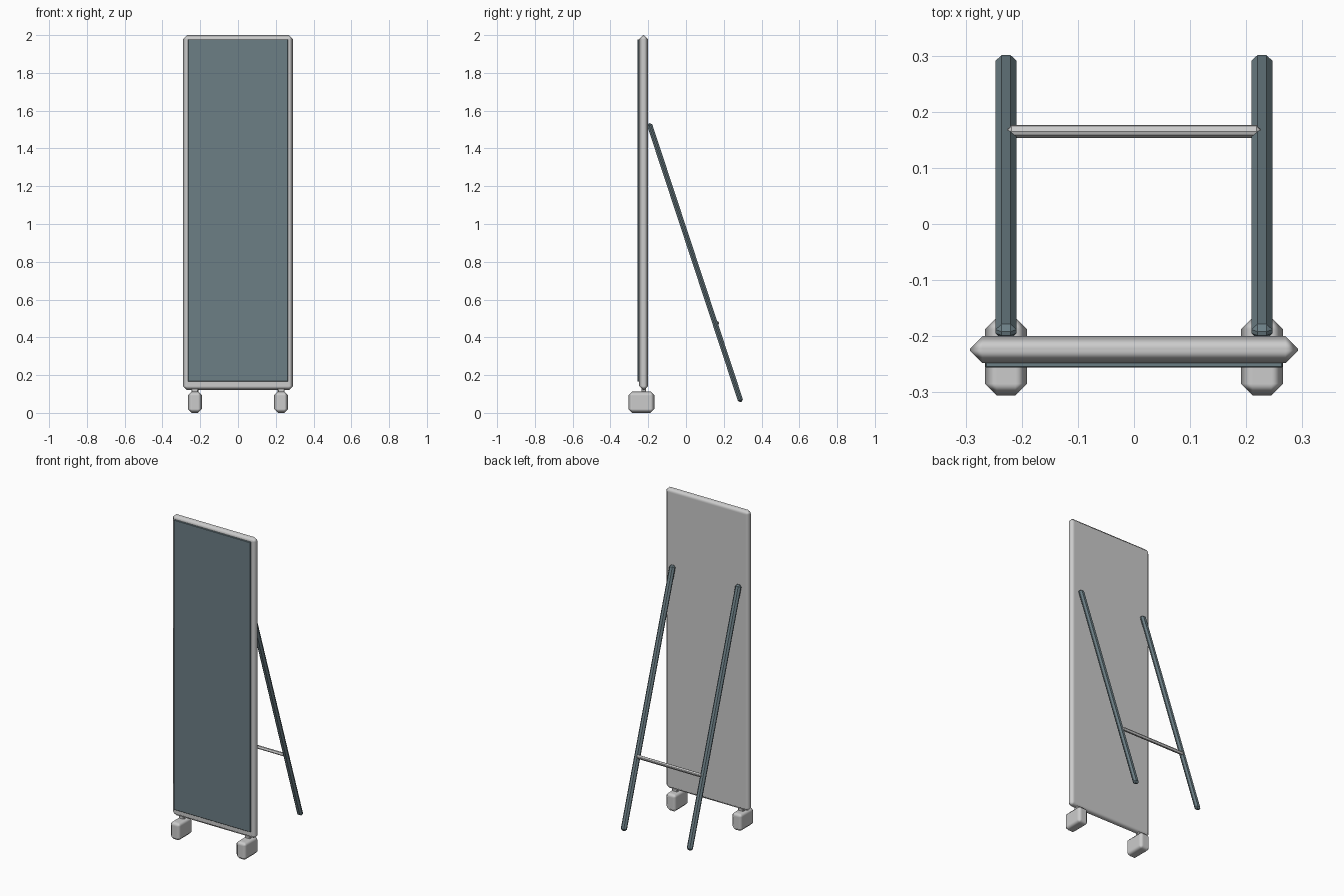
import bpy
from math import atan2, hypot
from mathutils import Vector

if "Cube" in bpy.data.objects:
    bpy.data.objects.remove(bpy.data.objects["Cube"])

slate = bpy.data.materials.new("slate")
slate.diffuse_color = (0.15, 0.21, 0.235, 1)
slate.use_nodes = True
slate.node_tree.nodes["Principled BSDF"].inputs["Base Color"].default_value = slate.diffuse_color


def block(name, center, size, bevel, tilt=0.0, mat=None, smooth=False):
    """Box with a single-segment chamfer on every edge."""
    bpy.ops.mesh.primitive_cube_add(size=1, location=center)
    ob = bpy.context.object
    ob.name = name
    ob.scale = size
    bpy.ops.object.transform_apply(location=False, rotation=False, scale=True)
    ob.rotation_euler.x = tilt
    if smooth:
        bpy.ops.object.shade_smooth_by_angle(angle=1.05)
    mod = ob.modifiers.new("chamfer", 'BEVEL')
    mod.width = bevel
    mod.segments = 1
    mod.limit_method = 'NONE'
    mod.harden_normals = smooth
    if mat:
        ob.data.materials.append(mat)
    return ob


# Upright panel and the thin screen on its front
block("panel_frame", (0, -0.224, 1.06), (0.584, 0.048, 1.88), 0.022, smooth=True)
block("screen", (0, -0.247, 1.072), (0.53, 0.018, 1.812), 0.002, mat=slate)

# Leaning rear legs: endpoints of the centre line in the side plane
top = Vector((0, -0.195, 1.533))
foot = Vector((0, 0.291, 0.058))
mid = (top + foot) / 2
length = (top - foot).length
tilt = atan2(foot.y - top.y, top.z - foot.z)

for side, s in (("left", -1), ("right", 1)):
    x = s * 0.228
    block(side + "_leg", (x, mid.y, mid.z), (0.037, 0.028, length), 0.0105,
          tilt, slate)
    # Block feet under the panel, with a short stem into the frame
    block(side + "_foot", (x, -0.236, 0.0565), (0.075, 0.139, 0.113), 0.021,
          smooth=True)
    block(side + "_stem", (x, -0.224, 0.115), (0.035, 0.025, 0.03), 0.003)

# Cross bar between the legs
block("cross_bar", (0, 0.165, 0.475), (0.452, 0.022, 0.022), 0.008, tilt)
